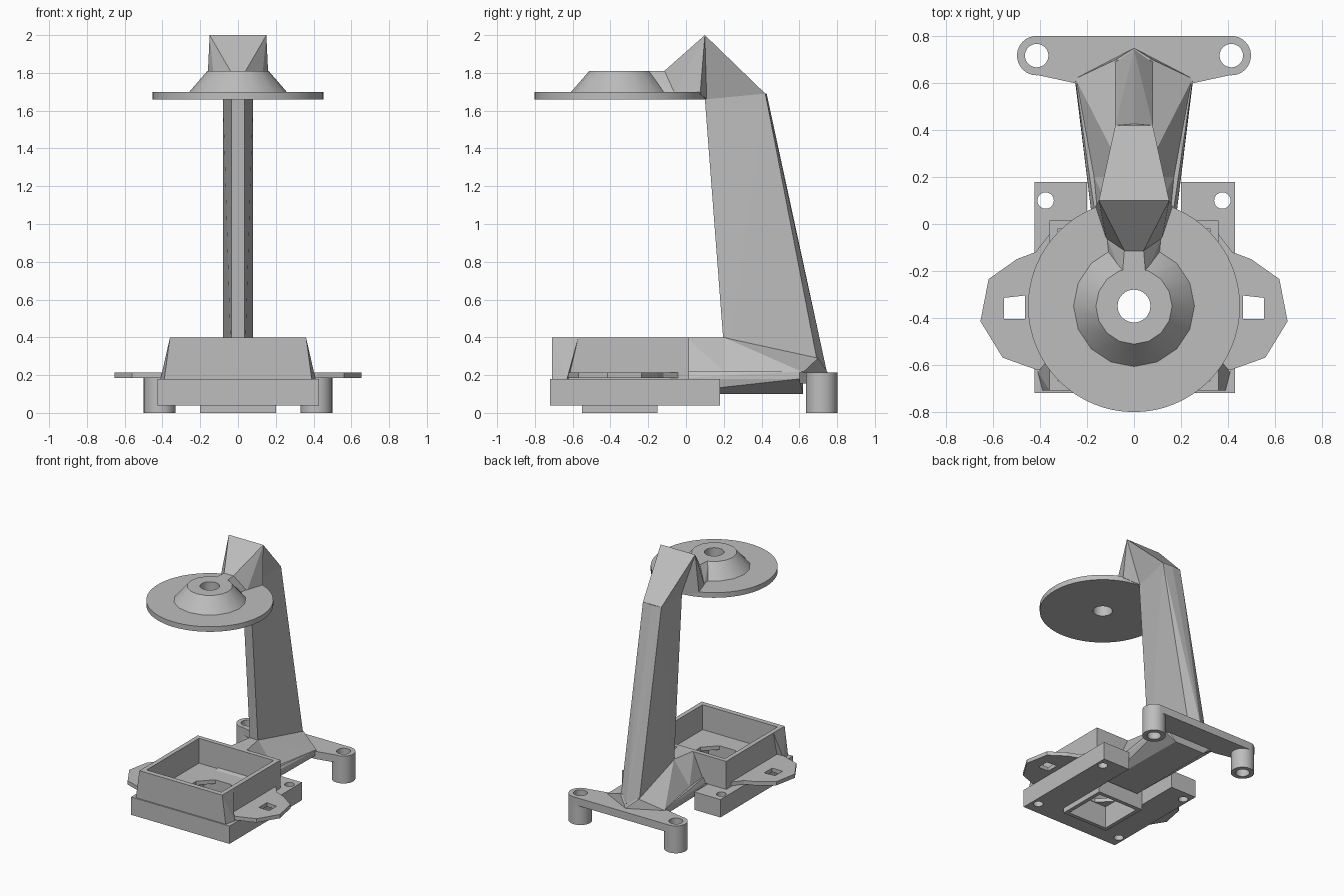
import bpy, bmesh, math

if "Cube" in bpy.data.objects:
    bpy.data.objects.remove(bpy.data.objects["Cube"], do_unlink=True)

grey = bpy.data.materials.new("plain grey")
grey.use_nodes = True
colour = (0.51, 0.51, 0.51, 1)
grey.diffuse_color = colour
grey.node_tree.nodes["Principled BSDF"].inputs["Base Color"].default_value = colour


def finish(name, bm, smooth=False):
    bmesh.ops.recalc_face_normals(bm, faces=bm.faces[:])
    mesh = bpy.data.meshes.new(name)
    bm.to_mesh(mesh)
    bm.free()
    mesh.materials.append(grey)
    ob = bpy.data.objects.new(name, mesh)
    bpy.context.collection.objects.link(ob)
    if smooth:
        bpy.ops.object.select_all(action='DESELECT')
        bpy.context.view_layer.objects.active = ob
        ob.select_set(True)
        bpy.ops.object.shade_smooth_by_angle(angle=math.radians(20))
    return ob


def circle(x, y, r, n=32, start=0.0, sweep=360.0):
    """Points of a circle; a partial sweep includes both ends."""
    steps = n if sweep == 360 else n - 1
    angles = [math.radians(start + sweep * i / steps) for i in range(n)]
    return [(x + r * math.cos(a), y + r * math.sin(a)) for a in angles]


def rect(x0, x1, y0, y1):
    return [(x0, y0), (x1, y0), (x1, y1), (x0, y1)]


def plate(name, outer, z0, z1, holes=(), smooth=False, taper=None):
    """Extruded outline with holes; taper = (centre y, scale) of the top rim."""
    bm = bmesh.new()
    for loop in [outer, *holes]:
        vs = [bm.verts.new((x, y, z0)) for x, y in loop]
        for a, b in zip(vs, vs[1:] + vs[:1]):
            bm.edges.new((a, b))
    bmesh.ops.triangle_fill(bm, use_beauty=True, use_dissolve=False, edges=bm.edges[:])
    made = bmesh.ops.extrude_face_region(bm, geom=bm.faces[:])
    for v in [g for g in made["geom"] if isinstance(g, bmesh.types.BMVert)]:
        v.co.z = z1
        if taper and math.hypot(v.co.x, v.co.y - taper[0]) > 0.1:
            v.co.x *= taper[1]
            v.co.y = taper[0] + (v.co.y - taper[0]) * taper[1]
    return finish(name, bm, smooth)


def hull(name, points, sides=(1, -1)):
    """Convex solid around points mirrored over x."""
    bm = bmesh.new()
    for p in {(s * x, y, z) for x, y, z in points for s in sides}:
        bm.verts.new(p)
    bmesh.ops.convex_hull(bm, input=bm.verts[:])
    bmesh.ops.dissolve_limit(bm, angle_limit=0.01, verts=bm.verts[:], edges=bm.edges[:])
    return finish(name, bm)


CY = -0.35  # common axis of tray and disc

# Base slab, open at the back, with four screw holes and a square well
slab = [(-.425, -.72), (.43, -.72), (.43, .18), (.2, .18), (.2, -.15),
        (-.2, -.15), (-.2, .18), (-.425, .18)]
well = rect(-.17, .17, CY - .17, CY + .17)
screws = [circle(x, y, .035, 20) for x in (-.377, .377) for y in (-.62, .1)]
plate("base_slab", slab, .04, .18, [well] + screws)
plate("bottom_frame", rect(-.2, .2, CY - .2, CY + .2), 0, .06, [well])

# Tray: walls and a floor with an octagonal opening
plate("tray_walls", rect(-.36, .36, -.71, .015), .18, .4, [rect(-.325, .325, -.67, -.02)])
plate("tray_floor", rect(-.34, .34, -.69, 0), .175, .205, [circle(0, CY, .18, 8, 22.5)])

# Side tabs with square holes and corner gussets
for side, s in (("left", 1), ("right", -1)):
    tab = [(.35, -.03), (.42, -.12), (.5, -.15), (.62, -.235), (.655, -.415),
           (.56, -.57), (.42, -.62), (.35, -.63)]
    hole = [(.465, -.405), (.555, -.405), (.555, -.315), (.465, -.305)]
    plate(side + "_tab", [(s * x, y) for x, y in tab], .185, .215,
          [[(s * x, y) for x, y in hole]])
    hull(side + "_gusset", [(.35, -.71, .4), (.36, -.71, .4), (.36, -.57, .4), (.39, -.71, .18),
                            (.41, -.63, .18), (.35, -.71, .18), (.35, -.62, .18)], (s,))

# Rear crossbar and its two hollow feet
FX, FY, FR = .415, .718, .084
bores = [circle(x, FY, .05) for x in (-FX, FX)]
bar = (circle(FX, FY, FR, 16, -95, 185) + circle(-FX, FY, FR, 16, 90, 185)
       + [(-.25, .6), (.25, .6)])
plate("rear_crossbar", bar, .155, .215, bores, True)
for side, x in (("left", FX), ("right", -FX)):
    plate(side + "_foot", circle(x, FY, FR), 0, .215, [circle(x, FY, .05)], True)

# Connector: flared lower beam, block behind the tray, sloped saddle round the post
hull("connector_beam", [(.16, -.13, .18), (.14, -.13, .1), (.16, 0, .22), (.17, .2, .18),
                        (.17, .2, .22), (.25, .62, .22), (.25, .6, .18), (.13, .62, .1)])
hull("connector_block", [(.16, 0, .2), (.07, 0, .4), (.035, .2, .4), (.17, .2, .22)])
hull("connector_saddle", [(.17, .2, .22), (.25, .62, .215), (.035, .2, .4), (.08, .7, .29),
                          (0, .75, .215)])

# Tapering post, narrow at the front and wide at the back
hull("post", [(.035, .21, .22), (.08, .705, .22), (0, .745, .22),
              (.035, .1, 1.66), (.08, .42, 1.69), (0, .427, 1.69)])

# Head: sloped back above the post, wedge front, and the neck onto the hub
hull("head_back", [(.15, .1, 2), (.035, .1, 1.66), (.08, .42, 1.69)])
hull("head_front", [(.15, .1, 2), (.165, .075, 1.69), (.04, -.115, 1.81), (.12, -.06, 1.69),
                    (.035, .11, 1.66)])
hull("hub_neck", [(.05, -.22, 1.81), (.04, -.1, 1.81), (.11, -.16, 1.69), (.12, -.05, 1.69)])

# Round disc with a faceted conical hub
bore = [circle(0, CY, .07)]
plate("disc", circle(0, CY, .452, 64), 1.66, 1.7, bore, True)
plate("conical_hub", circle(0, CY, .262, 16, 90), 1.695, 1.81, bore, True, (CY, .62))
